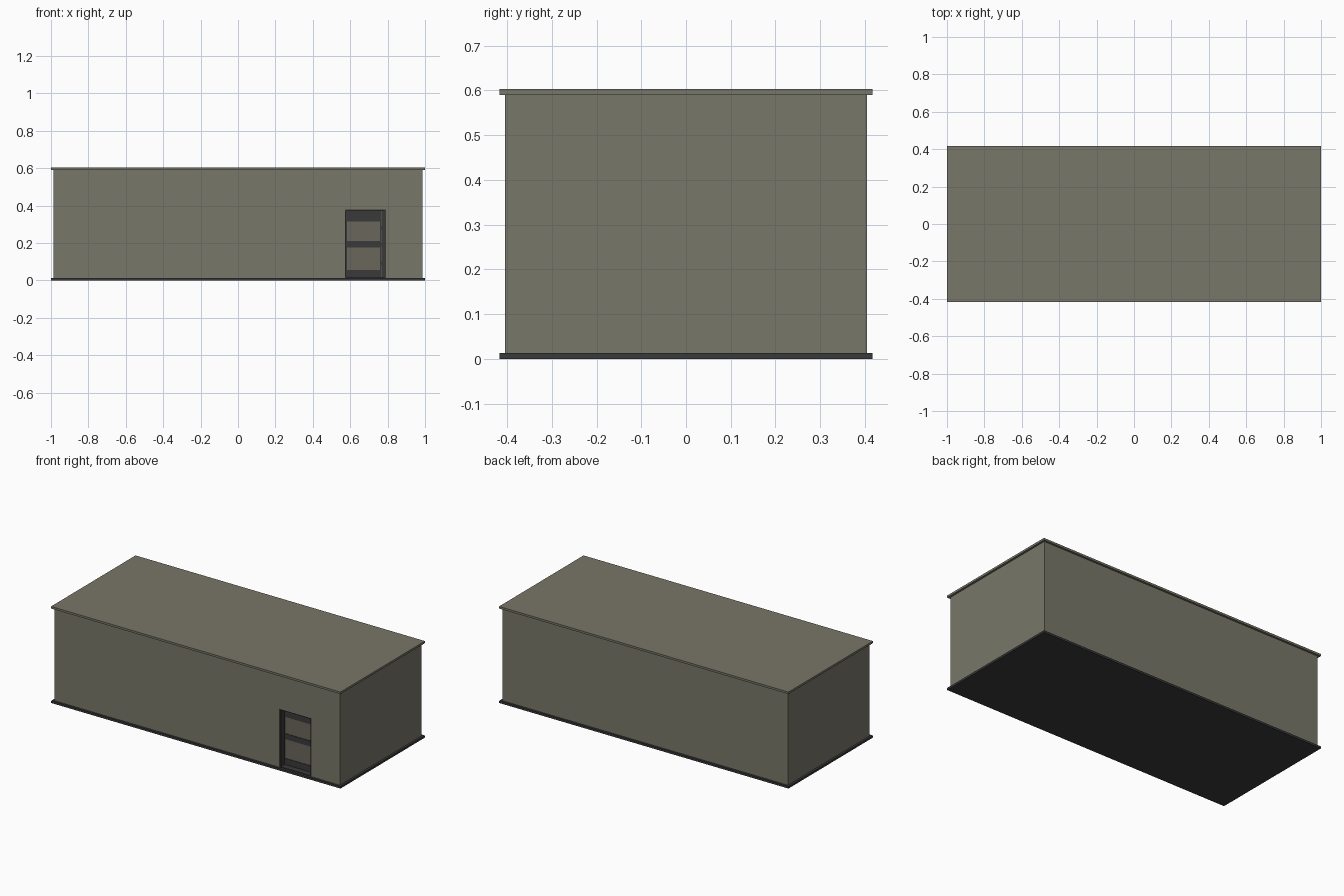
import bpy
import bmesh

if "Cube" in bpy.data.objects:
    bpy.data.objects.remove(bpy.data.objects["Cube"])


def material(name, rgb):
    m = bpy.data.materials.new(name)
    m.diffuse_color = (*rgb, 1.0)
    m.use_nodes = True
    m.node_tree.nodes["Principled BSDF"].inputs["Base Color"].default_value = m.diffuse_color
    return m


WALL = material("olive_grey", (0.19, 0.184, 0.14))
DARK = material("charcoal", (0.043, 0.042, 0.042))
PANEL = material("dim_olive", (0.143, 0.135, 0.105))


def box(name, x, y, z, mat):
    """Box from (min, max) ranges on each axis."""
    bm = bmesh.new()
    bmesh.ops.create_cube(bm, size=1.0)
    for v in bm.verts:
        v.co = [r[0] if c < 0 else r[1] for c, r in zip(v.co, (x, y, z))]
    mesh = bpy.data.meshes.new(name)
    bm.to_mesh(mesh)
    bm.free()
    mesh.materials.append(mat)
    ob = bpy.data.objects.new(name, mesh)
    bpy.context.collection.objects.link(ob)
    return ob


# Main building: floor slab, walls, overhanging roof
SLAB, EAVE, TOP = 0.013, 0.59, 0.603
FRONT = -0.404
box("base_slab", (-1, 1), (-0.417, 0.417), (0, SLAB), DARK)
walls = box("walls", (-0.987, 0.987), (FRONT, -FRONT), (SLAB, EAVE), WALL)
box("roof", (-1, 1), (-0.417, 0.417), (EAVE, TOP), WALL)

# Doorway recess cut into the front wall
X0, X1, HEAD = 0.571, 0.79, 0.378
BACK = FRONT + 0.05
cutter = box("doorway_cutter", (X0, X1), (FRONT - 0.05, BACK), (SLAB - 0.005, HEAD), WALL)
cutter.hide_render = True
cutter.hide_viewport = True
cut = walls.modifiers.new("doorway", 'BOOLEAN')
cut.operation = 'DIFFERENCE'
cut.solver = 'EXACT'
cut.object = cutter

# Door frame lining the recess
box("left_jamb", (X0, X0 + 0.006), (FRONT + 0.002, BACK), (SLAB, HEAD), DARK)
box("right_jamb", (X1 - 0.007, X1), (FRONT + 0.002, BACK), (SLAB, HEAD), DARK)
box("door_head", (X0, X1), (FRONT + 0.002, BACK), (HEAD - 0.006, HEAD), DARK)
box("door_threshold", (X0, X1), (FRONT + 0.002, BACK), (SLAB, SLAB + 0.004), DARK)

# Door leaf: panel, three rails and two stiles
LEAF = BACK - 0.006
box("door_panel", (X0, X1), (LEAF, BACK), (SLAB, HEAD), PANEL)
for name, z in (("bottom_rail", (SLAB, 0.056)), ("middle_rail", (0.176, 0.211)),
                ("top_rail", (0.315, HEAD))):
    box("door_" + name, (X0, 0.768), (LEAF - 0.003, BACK), z, DARK)
box("door_left_stile", (X0, 0.582), (LEAF - 0.003, BACK), (SLAB, HEAD), DARK)
box("door_right_stile", (0.76, 0.768), (LEAF - 0.003, BACK), (SLAB, HEAD), DARK)
box("door_stop", (0.771, 0.781), (LEAF - 0.006, BACK), (SLAB, HEAD), DARK)

# Hinges on the right side
for i, z in enumerate((0.09, 0.19, 0.28)):
    box(f"hinge_{i + 1}", (0.766, 0.773), (LEAF - 0.008, BACK), (z - 0.01, z + 0.01), DARK)
